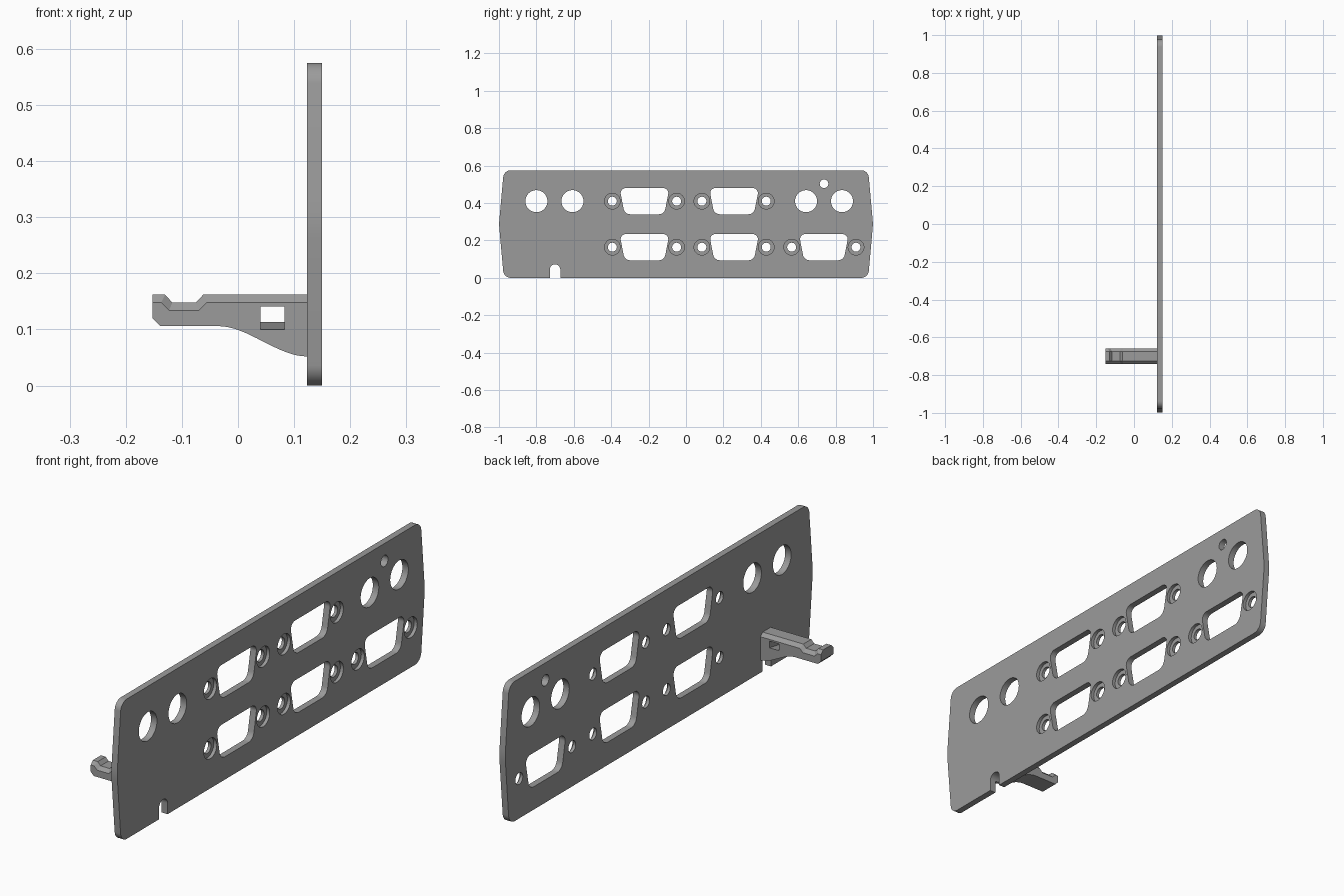
import bpy, bmesh, math
from mathutils import Vector

if "Cube" in bpy.data.objects:
    bpy.data.objects.remove(bpy.data.objects["Cube"])

X0, X1 = 0.123, 0.15          # panel back and front planes
SLOT_Y = -0.70

grey = bpy.data.materials.new("plain grey")
grey.diffuse_color = (0.33, 0.33, 0.33, 1)
grey.use_nodes = True
grey.node_tree.nodes["Principled BSDF"].inputs["Base Color"].default_value = grey.diffuse_color


def loft(name, loops):
    """Skin equal-length closed loops and cap both ends."""
    bm = bmesh.new()
    rings = [[bm.verts.new(p) for p in lp] for lp in loops]
    n = len(rings[0])
    for a, b in zip(rings, rings[1:]):
        for i in range(n):
            j = (i + 1) % n
            bm.faces.new((a[i], a[j], b[j], b[i]))
    bm.faces.new(rings[0][::-1])
    bm.faces.new(rings[-1])
    bmesh.ops.recalc_face_normals(bm, faces=bm.faces)
    me = bpy.data.meshes.new(name)
    bm.to_mesh(me)
    bm.free()
    me.materials.append(grey)
    ob = bpy.data.objects.new(name, me)
    bpy.context.collection.objects.link(ob)
    return ob


def prism(name, outline, xa, xb):
    return loft(name, [[(x, y, z) for y, z in outline] for x in (xa, xb)])


def rounded(corners, steps=8):
    """Outline from (y, z, radius) corners with filleted arcs."""
    out = []
    for i, (y, z, r) in enumerate(corners):
        p = Vector((y, z))
        a = (Vector(corners[i - 1][:2]) - p).normalized()
        b = (Vector(corners[(i + 1) % len(corners)][:2]) - p).normalized()
        half = a.angle(b) / 2
        c = p + (a + b).normalized() * (r / math.sin(half))
        s = p + a * (r / math.tan(half)) - c
        e = p + b * (r / math.tan(half)) - c
        for k in range(steps + 1):
            d = s.lerp(e, k / steps).normalized() * r
            out.append(tuple(c + d))
    return out


def circle(y, z, r, n=32):
    return [(y + r * math.cos(2 * math.pi * k / n),
             z + r * math.sin(2 * math.pi * k / n)) for k in range(n)]


def cut(ob, cutters):
    for c in cutters:
        m = ob.modifiers.new("cut", 'BOOLEAN')
        m.operation, m.solver, m.object = 'DIFFERENCE', 'EXACT', c
    dg = bpy.context.evaluated_depsgraph_get()
    me = bpy.data.meshes.new_from_object(ob.evaluated_get(dg))
    ob.modifiers.clear()
    ob.data = me


# Panel with tapered ends and rounded corners
panel = prism("panel", rounded([
    (-0.974, 0, 0.04), (0.974, 0, 0.04), (1.0, 0.288, 0.3),
    (0.974, 0.575, 0.04), (-0.974, 0.575, 0.04), (-1.0, 0.288, 0.3)]), X0, X1)

cutters = []
A, B = X0 - 0.02, X1 + 0.02

# Round port holes and the small indicator hole
for y, z, r in [(-0.80, 0.41, 0.059), (-0.607, 0.41, 0.059), (0.642, 0.41, 0.059),
                (0.834, 0.41, 0.059), (0.738, 0.503, 0.023)]:
    cutters.append(prism("hole_cutter", circle(y, z, r, 40), A, B))

# Connector openings, each flanked by two counterbored screw holes
for y, z in [(-0.222, 0.41), (0.257, 0.41), (-0.222, 0.164), (0.257, 0.164), (0.737, 0.164)]:
    cutters.append(prism("connector_cutter", rounded([
        (y - 0.106, z - 0.07, 0.036), (y + 0.106, z - 0.07, 0.036),
        (y + 0.133, z + 0.07, 0.027), (y - 0.133, z + 0.07, 0.027)]), A, B))
    for s in (-1, 1):
        rings = [(A, 0.024), (X0 + 0.013, 0.024), (X0 + 0.013, 0.042), (B, 0.042)]
        cutters.append(loft("screw_cutter", [
            [(x, py, pz) for py, pz in circle(y + s * 0.172, z, r)] for x, r in rings]))

# Arched slot that runs through the panel and on under the latch arm
arch = [(SLOT_Y + 0.028 * math.cos(math.pi * k / 16),
         0.044 + 0.028 * math.sin(math.pi * k / 16)) for k in range(17)]
slot = prism("slot_cutter", [(SLOT_Y + 0.028, -0.05)] + arch + [(SLOT_Y - 0.028, -0.05)],
             -0.2, B)
cut(panel, cutters + [slot])

# Latch arm: side profile with hooked tip, S-curved underside, chamfered top edges
END = X0 + 0.004
top = [(END, 0.162), (-0.062, 0.162), (-0.075, 0.148), (-0.117, 0.148),
       (-0.130, 0.162), (-0.152, 0.162)]
low = [(END, 0.148), (-0.056, 0.148), (-0.070, 0.134), (-0.123, 0.134),
       (-0.137, 0.148), (-0.152, 0.148)]
under = [(-0.152, 0.120), (-0.138, 0.106)]
for k in range(17):
    t = k / 16
    under.append((-0.035 + 0.158 * t, 0.106 - 0.054 * (t * t * (3 - 2 * t))))
under.append((END, 0.052))
arm = loft("latch_arm", [
    [(x, SLOT_Y + dy, z) for x, z in edge + under]
    for dy, edge in [(-0.04, low), (-0.026, top), (0.026, top), (0.04, low)]])

# Window through the arm with a sloping sill
window = loft("window_cutter", [
    [(0.040, y, sill), (0.083, y, sill), (0.083, y, 0.141), (0.040, y, 0.141)]
    for y, sill in [(SLOT_Y - 0.042, 0.0995), (SLOT_Y + 0.042, 0.1135)]])
cut(arm, [slot, window])

for c in cutters + [slot, window]:
    bpy.data.objects.remove(c)

# Smooth curved walls, keep edges crisp
for ob in (panel, arm):
    bpy.ops.object.select_all(action='DESELECT')
    ob.select_set(True)
    bpy.context.view_layer.objects.active = ob
    bpy.ops.object.shade_smooth_by_angle(angle=math.radians(30))
